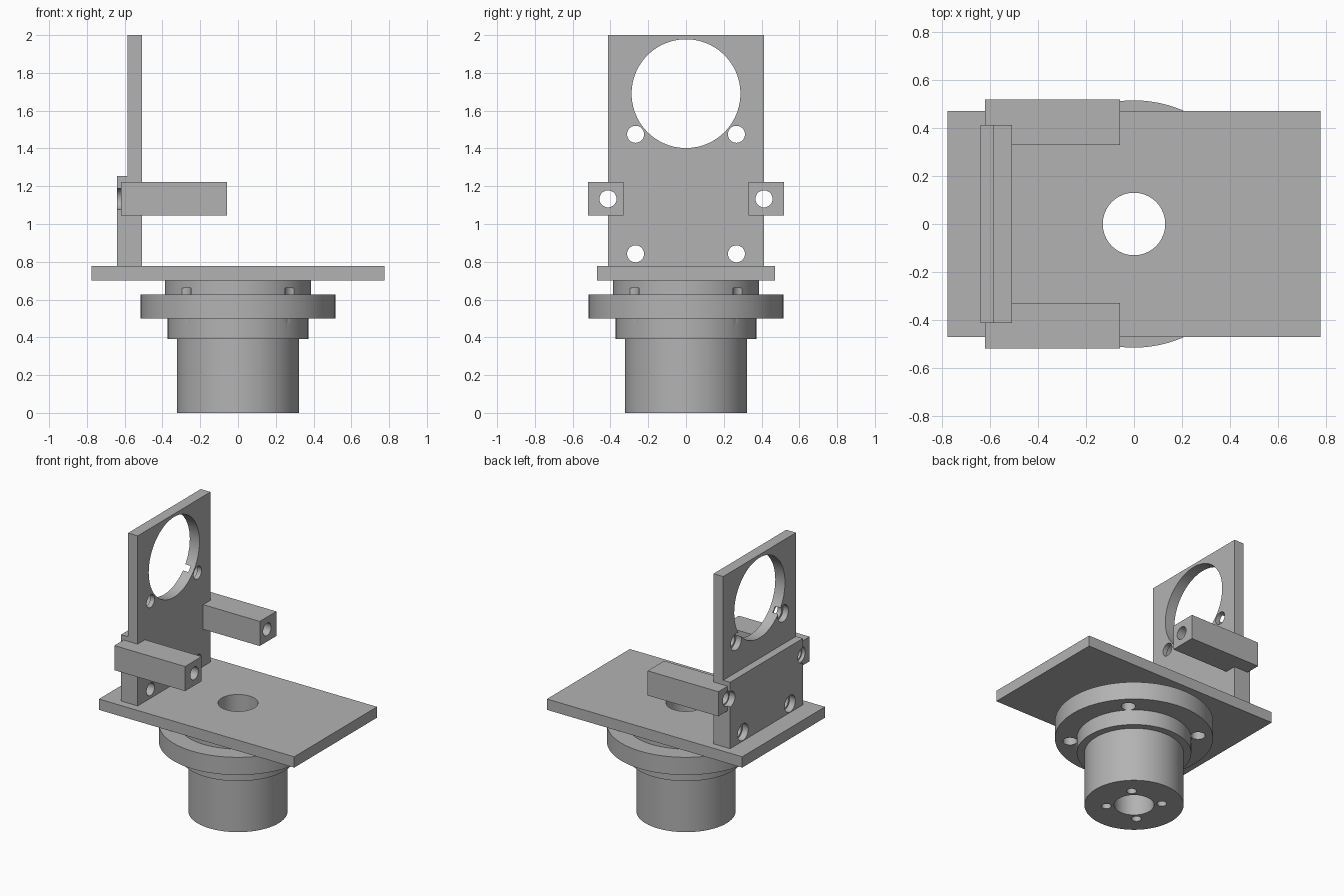
import bpy
import bmesh
from math import radians, tau
from mathutils import Matrix, Vector

if "Cube" in bpy.data.objects:
    bpy.data.objects.remove(bpy.data.objects["Cube"], do_unlink=True)

GREY = (0.45, 0.45, 0.45, 1)
metal = bpy.data.materials.new("plain grey metal")
metal.use_nodes = True
metal.diffuse_color = GREY
metal.node_tree.nodes["Principled BSDF"].inputs["Base Color"].default_value = GREY


def make_object(name, bm):
    bmesh.ops.recalc_face_normals(bm, faces=bm.faces)
    mesh = bpy.data.meshes.new(name)
    bm.to_mesh(mesh)
    bm.free()
    mesh.materials.append(metal)
    ob = bpy.data.objects.new(name, mesh)
    bpy.context.collection.objects.link(ob)
    return ob


def box(name, x, y, z):
    """Box from (min, max) pairs."""
    bm = bmesh.new()
    bmesh.ops.create_cube(bm, size=1)
    for v in bm.verts:
        v.co = [lo + (c + 0.5) * (hi - lo) for c, (lo, hi) in zip(v.co, (x, y, z))]
    return make_object(name, bm)


def lathe(name, profile, steps=96, closed=False, place=Matrix()):
    """Turn (radius, height) points round the z axis, then place the result."""
    bm = bmesh.new()
    pts = [bm.verts.new((r, 0, h)) for r, h in profile]
    edges = [bm.edges.new(pair) for pair in zip(pts, pts[1:])]
    if closed:
        edges.append(bm.edges.new((pts[-1], pts[0])))
    bmesh.ops.spin(bm, geom=pts + edges, cent=(0, 0, 0), axis=(0, 0, 1),
                   angle=tau, steps=steps)
    bmesh.ops.remove_doubles(bm, verts=bm.verts, dist=1e-5)
    bm.transform(place)
    return make_object(name, bm)


def select_only(ob):
    bpy.ops.object.select_all(action="DESELECT")
    ob.select_set(True)
    bpy.context.view_layer.objects.active = ob


def cut(ob, cutters):
    select_only(ob)
    for c in cutters:
        mod = ob.modifiers.new("hole", "BOOLEAN")
        mod.operation = "DIFFERENCE"
        mod.solver = "EXACT"
        mod.object = c
        bpy.ops.object.modifier_apply(modifier=mod.name)


def hole_z(x, y, r, z0, z1, steps=32):
    return lathe("cutter", [(0, z0), (r, z0), (r, z1), (0, z1)], steps,
                 place=Matrix.Translation((x, y, 0)))


def hole_x(y, z, r, sink_end=None, sink_r=0.06, steps=40):
    """Hole along x, with an optional wider recess from the back."""
    prof = [(0, -1), (r, -1), (r, 0.2), (0, 0.2)]
    if sink_end is not None:
        prof = [(0, -1), (sink_r, -1), (sink_r, sink_end), (r, sink_end),
                (r, 0.2), (0, 0.2)]
    place = Matrix.Translation((0, y, z)) @ Matrix.Rotation(radians(90), 4, "Y")
    return lathe("cutter", prof, steps, place=place)


# Turned hub: barrel, collars and flange with a through bore
BORE = 0.13
hub = lathe("flanged_hub", [
    (BORE, 0), (0.323, 0), (0.323, 0.39), (0.373, 0.39), (0.373, 0.5),
    (0.515, 0.5), (0.515, 0.627), (0.387, 0.627), (0.387, 0.7), (BORE, 0.7)],
    closed=True)
corners = [Vector((sx, sy)) for sx in (-1, 1) for sy in (-1, 1)]
barrel_holes = [hole_z(*(c * 0.128), 0.032, -0.1, 0.25) for c in corners]
flange_holes = [hole_z(*(c * 0.296), 0.047, 0.475, 0.66) for c in corners]
cut(hub, barrel_holes + flange_holes)

# Horizontal base plate
base = box("base_plate", (-0.776, 0.776), (-0.47, 0.47), (0.7, 0.778))
bore = hole_z(0, 0, BORE, 0.6, 0.9, 96)
cut(base, [bore])

# Upright: tall plate thickened at the back of its foot
upright = box("upright_plate", (-0.585, -0.508), (-0.413, 0.413), (0.778, 2))
foot = box("foot_block", (-0.64, -0.585), (-0.413, 0.413), (0.778, 1.255))
window = hole_x(1.0 * 0, 1.69, 0.288, steps=96)
upper = [hole_x(s * 0.267, 1.475, 0.045, -0.542) for s in (-1, 1)]
lower = [hole_x(s * 0.267, 0.842, 0.045, -0.595) for s in (-1, 1)]
sides = {s: hole_x(s * 0.413, 1.133, 0.045, -0.595, 0.055) for s in (-1, 1)}
cut(upright, [window] + upper + lower + list(sides.values()))
cut(foot, lower + list(sides.values()))

# Side arms reaching forward, each drilled lengthwise
arms = []
for s, label in ((-1, "front"), (1, "back")):
    arm = box(label + "_arm", (-0.62, -0.058), sorted((s * 0.33, s * 0.518)),
              (1.045, 1.222))
    cut(arm, [sides[s]])
    arms.append(arm)

# Remove cutters and finish shading
for ob in [o for o in bpy.data.objects if o.name.startswith("cutter")]:
    bpy.data.objects.remove(ob, do_unlink=True)
for ob in [hub, base, upright, foot] + arms:
    select_only(ob)
    bpy.ops.object.shade_smooth_by_angle(angle=radians(30))
